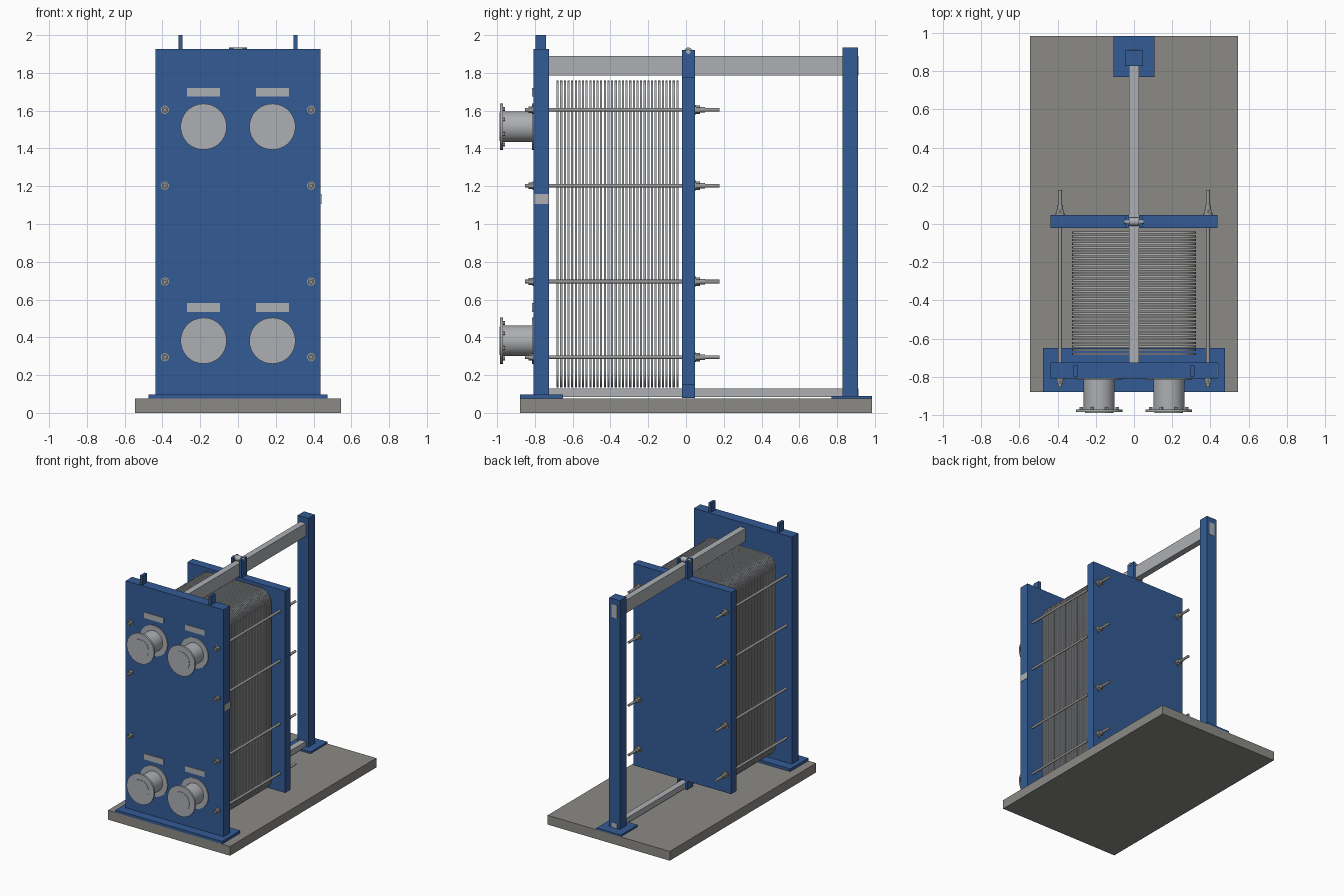
import bpy, bmesh, math
from mathutils import Matrix

if "Cube" in bpy.data.objects:
    bpy.data.objects.remove(bpy.data.objects["Cube"])


def material(name, rgb):
    m = bpy.data.materials.new(name)
    m.diffuse_color = (*rgb, 1)
    m.use_nodes = True
    m.node_tree.nodes["Principled BSDF"].inputs["Base Color"].default_value = m.diffuse_color
    return m


BLUE = material("blue paint", (0.034, 0.105, 0.30))
STEEL = material("light steel", (0.42, 0.43, 0.45))
ROD = material("zinc fasteners", (0.33, 0.33, 0.325))
CONCRETE = material("concrete", (0.26, 0.255, 0.235))


def finish(name, bm, mat, smooth=False):
    bmesh.ops.recalc_face_normals(bm, faces=bm.faces)
    me = bpy.data.meshes.new(name)
    bm.to_mesh(me)
    bm.free()
    me.materials.append(mat)
    ob = bpy.data.objects.new(name, me)
    bpy.context.collection.objects.link(ob)
    if smooth:
        bpy.ops.object.select_all(action='DESELECT')
        ob.select_set(True)
        bpy.context.view_layer.objects.active = ob
        bpy.ops.object.shade_smooth_by_angle(angle=math.radians(35))
    return ob


def box(name, x, y, z, mat):
    """Box from (min, max) pairs."""
    bm = bmesh.new()
    lo, hi = zip(x, y, z)
    mid = [(a + b) / 2 for a, b in zip(lo, hi)]
    size = [b - a for a, b in zip(lo, hi)]
    bmesh.ops.create_cube(bm, size=1, matrix=Matrix.Translation(mid) @ Matrix.Diagonal((*size, 1)))
    return finish(name, bm, mat)


def add_cyl(bm, x, z, r, y0, y1, n=32):
    """Cylinder along y."""
    bmesh.ops.create_cone(bm, cap_ends=True, segments=n, radius1=r, radius2=r, depth=y1 - y0,
                          matrix=Matrix.Translation((x, (y0 + y1) / 2, z)) @ Matrix.Rotation(math.pi / 2, 4, 'X'))


# Base slab and feet
box("base_slab", (-0.545, 0.545), (-0.88, 0.985), (0, 0.075), CONCRETE)
box("front_foot", (-0.475, 0.475), (-0.88, -0.65), (0.075, 0.097), BLUE)
box("column_foot", (-0.108, 0.108), (0.77, 0.985), (0.075, 0.09), BLUE)

# Fixed frame plate, lifting lugs and rear column
box("frame_plate", (-0.437, 0.437), (-0.808, -0.725), (0.097, 1.927), BLUE)
for s in (-1, 1):
    box("lifting_lug", (s * 0.305 - 0.011, s * 0.305 + 0.011), (-0.797, -0.74), (1.927, 2.0), BLUE)
box("rear_column", (-0.048, 0.048), (0.828, 0.91), (0.09, 1.935), BLUE)

# Guide bars, with ends showing on the back of the column
box("top_bar", (-0.025, 0.025), (-0.725, 0.912), (1.785, 1.89), STEEL)
box("bottom_bar", (-0.025, 0.025), (-0.725, 0.912), (0.085, 0.13), STEEL)

# Movable pressure plate with forked hangers and roller
box("pressure_plate", (-0.437, 0.437), (-0.022, 0.048), (0.15, 1.777), BLUE)
for s in (-1, 1):
    xs = sorted((s * 0.027, s * 0.045))
    box("hanger_cheek", xs, (-0.022, 0.048), (1.777, 1.922), BLUE)
    box("guide_cheek", xs, (-0.022, 0.048), (0.08, 0.15), BLUE)
bm = bmesh.new()
for r, d in ((0.022, 0.052), (0.012, 0.105)):
    bmesh.ops.create_cone(bm, cap_ends=True, segments=24, radius1=r, radius2=r, depth=d,
                          matrix=Matrix.Translation((0, 0.012, 1.912)) @ Matrix.Rotation(math.pi / 2, 4, 'Y'))
finish("hanger_roller", bm, STEEL, True)

# Pack of thin plates with rounded corners
COUNT, Y0, Y1, THICK, R = 34, -0.685, -0.04, 0.011, 0.1
outline = []
for cx, cz, a0 in ((0.225, 1.66, 0), (-0.225, 1.66, 90), (-0.225, 0.235, 180), (0.225, 0.235, 270)):
    for k in range(7):
        a = math.radians(a0 + 15 * k)
        outline.append((cx + R * math.cos(a), cz + R * math.sin(a)))
bm = bmesh.new()
for i in range(COUNT):
    y = Y0 + (Y1 - Y0 - THICK) * i / (COUNT - 1)
    front = [bm.verts.new((x, y, z)) for x, z in outline]
    back = [bm.verts.new((x, y + THICK, z)) for x, z in outline]
    bm.faces.new(front)
    bm.faces.new(back[::-1])
    for a in range(len(outline)):
        b = (a + 1) % len(outline)
        bm.faces.new((front[a], back[a], back[b], front[b]))
finish("plate_pack", bm, STEEL, True)

# Tie rods with washers and nuts
for s in (-1, 1):
    for z in (0.295, 0.695, 1.203, 1.605):
        x = s * 0.387
        bm = bmesh.new()
        add_cyl(bm, x, z, 0.010, -0.852, 0.178, 16)
        add_cyl(bm, x, z, 0.022, -0.813, -0.808, 24)
        add_cyl(bm, x, z, 0.018, -0.835, -0.813, 6)
        add_cyl(bm, x, z, 0.026, 0.048, 0.054, 24)
        add_cyl(bm, x, z, 0.022, 0.054, 0.075, 6)
        add_cyl(bm, x, z, 0.015, 0.075, 0.10, 16)
        finish("tie_rod", bm, ROD, True)

# Flanged nozzles with bolts, and a tag plate above each
for s in (-1, 1):
    for z in (0.382, 1.515):
        x = s * 0.182
        bm = bmesh.new()
        add_cyl(bm, x, z, 0.122, -0.815, -0.808, 48)
        add_cyl(bm, x, z, 0.081, -0.972, -0.815, 48)
        add_cyl(bm, x, z, 0.122, -0.985, -0.970, 48)
        add_cyl(bm, x, z, 0.075, -0.988, -0.985, 48)
        for k in range(8):
            a = math.radians(22.5 + 45 * k)
            add_cyl(bm, x + 0.102 * math.cos(a), z + 0.102 * math.sin(a), 0.010, -0.970, -0.957, 6)
        finish("nozzle", bm, STEEL, True)
        tag_z = z + (0.16 if z > 1 else 0.153)
        box("tag_plate", (x - 0.087, x + 0.087), (-0.814, -0.808), (tag_z, tag_z + 0.046), STEEL)

# Rating plate on the right edge of the frame plate
box("rating_plate", (0.437, 0.441), (-0.803, -0.728), (1.105, 1.158), STEEL)
